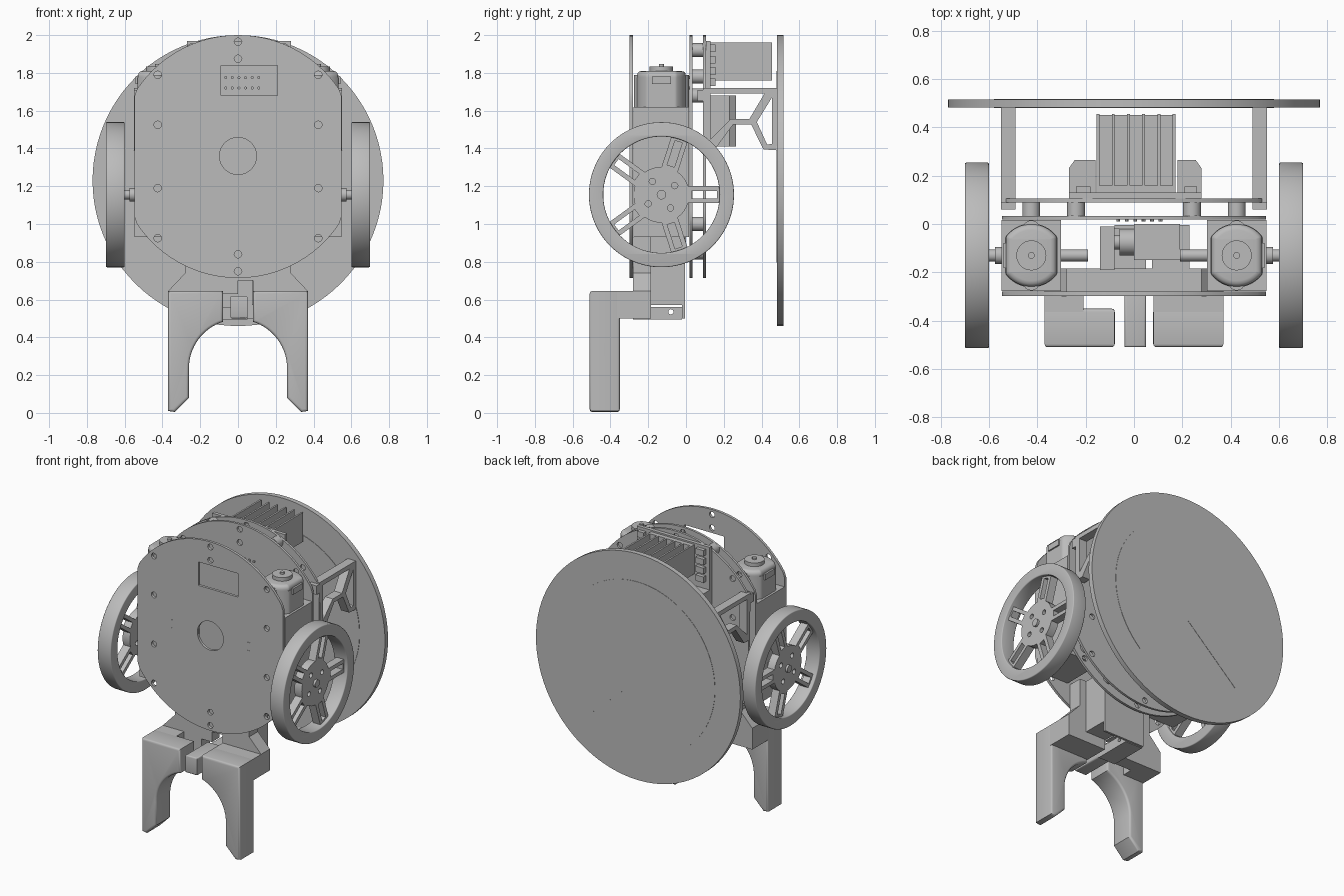
import bpy, bmesh
from math import pi, cos, sin, atan2
from mathutils import Matrix

if "Cube" in bpy.data.objects:
    bpy.data.objects.remove(bpy.data.objects["Cube"])

grey = bpy.data.materials.new("light_grey")
grey.use_nodes = True
COLOUR = (0.5, 0.5, 0.5, 1)
grey.diffuse_color = COLOUR
grey.node_tree.nodes["Principled BSDF"].inputs["Base Color"].default_value = COLOUR

ROT = {"z": (0, 0, 0), "y": (pi / 2, 0, 0), "x": (pi / 2, 0, pi / 2)}


def finish(name, mesh, merge=True):
    """Clean the mesh, give it the material and sharp-edged smooth shading."""
    bm = bmesh.new()
    bm.from_mesh(mesh)
    if merge:
        bmesh.ops.remove_doubles(bm, verts=bm.verts, dist=0.0001)
    bmesh.ops.recalc_face_normals(bm, faces=bm.faces)
    bm.to_mesh(mesh)
    bm.free()
    mesh.materials.clear()
    mesh.materials.append(grey)
    obj = bpy.data.objects.new(name, mesh)
    bpy.context.collection.objects.link(obj)
    bpy.ops.object.select_all(action="DESELECT")
    obj.select_set(True)
    bpy.context.view_layer.objects.active = obj
    bpy.ops.object.shade_smooth_by_angle(angle=0.6)
    return obj


def prism(name, outlines, axis, lo, hi, bevel=0.0):
    """Extrude an outline and its holes along an axis from lo to hi."""
    curve = bpy.data.curves.new(name, "CURVE")
    curve.dimensions, curve.fill_mode = "2D", "BOTH"
    curve.extrude = (hi - lo) / 2 - bevel
    curve.bevel_depth, curve.offset, curve.bevel_resolution = bevel, -bevel, 2
    for pts in outlines:
        spline = curve.splines.new("POLY")
        spline.points.add(len(pts) - 1)
        for point, (u, v) in zip(spline.points, pts):
            point.co = (u, v, 0, 1)
        spline.use_cyclic_u = True
    tmp = bpy.data.objects.new(name + "_curve", curve)
    bpy.context.collection.objects.link(tmp)
    bpy.context.view_layer.update()
    mesh = bpy.data.meshes.new_from_object(tmp.evaluated_get(bpy.context.evaluated_depsgraph_get()))
    bpy.data.objects.remove(tmp)
    obj = finish(name, mesh)
    mid = (lo + hi) / 2
    obj.rotation_euler = ROT[axis]
    obj.location = {"x": (mid, 0, 0), "y": (0, mid, 0), "z": (0, 0, mid)}[axis]
    return obj


def circle(u, v, r, n=24):
    return [(u + r * cos(2 * pi * i / n), v + r * sin(2 * pi * i / n)) for i in range(n)]


def rect(u0, u1, v0, v1):
    return [(u0, v0), (u1, v0), (u1, v1), (u0, v1)]


def box(name, x, y, z, bevel=0.0):
    return prism(name, [rect(*x, *y)], "z", *z, bevel)


def rod(name, axis, u, v, r, lo, hi, n=24):
    return prism(name, [circle(u, v, r, n)], axis, lo, hi)


def flatted(u, v, r, half, n=96):
    """Circle with flats cut at both sides."""
    return [(min(max(a, u - half), u + half), b) for a, b in circle(u, v, r, n)]


def flip(pts, s):
    return [(s * u, v) for u, v in pts]


# Rear disc with a notched round panel
DISC_Z = 1.23
prism("rear_disc", [circle(0, DISC_Z, 0.77, 96)], "y", 0.482, 0.515)
start = atan2(-0.43, 0.38)
sweep = pi - 2 * start
panel = [(0.58 * cos(start + sweep * i / 60), DISC_Z + 0.58 * sin(start + sweep * i / 60)) for i in range(61)]
prism("rear_panel", [panel + [(0, DISC_Z - 0.09)]], "y", 0.479, 0.517)

# Three flat-sided chassis plates
PLATE_Z = 1.357
bolts = [(s * 0.425, z) for s in (-1, 1) for z in (1.79, 1.525, 1.19, 0.925)]
bolts += [(0, z) for z in (1.965, 1.875, 0.84, 0.75)]
holes = [circle(u, v, 0.02, 12) for u, v in bolts]
body = flatted(0, PLATE_Z, 0.643, 0.547)
prism("front_plate", [body, circle(0, 1.36, 0.098, 40), rect(-0.09, 0.21, 1.68, 1.84)] + holes, "y", -0.298, -0.28)
prism("middle_plate", [body] + holes, "y", 0.018, 0.034)
prism("back_plate", [body] + holes, "y", 0.09, 0.106)
for i in range(6):
    for z in (1.72, 1.775):
        rod("header_pin", "y", -0.065 + i * 0.035, z, 0.008, 0.01, 0.02, 8)
for s in (-1, 1):
    for z in (1.335, 1.39):
        box("plate_mark", (s * 0.29 - 0.01, s * 0.29 + 0.01), (-0.3, -0.297), (z - 0.003, z + 0.003))

# Spacers between the two back plates
for s in (-1, 1):
    for x, z in ((0.24, 1.92), (0.24, 1.78), (0.425, 1.68), (0.425, 1.0), (0.24, 0.85)):
        rod("spacer", "y", s * x, z, 0.037, 0.034, 0.09)

# Heat sink, its board and side connectors
box("circuit_board", (-0.27, 0.28), (0.106, 0.13), (1.4, 1.97))
box("heat_sink_base", (-0.155, 0.172), (0.13, 0.16), (1.76, 1.96))
box("heat_sink_floor", (-0.155, 0.172), (0.13, 0.452), (1.76, 1.78))
for i in range(6):
    x = -0.149 + i * 0.063
    box("heat_sink_fin", (x - 0.006, x + 0.006), (0.13, 0.455), (1.76, 1.96))
for s, x0, x1 in ((-1, -0.27, -0.16), (1, 0.18, 0.28)):
    a, b = (x0, x1) if s < 0 else (x1, x0)
    outline = [(a, 0.13), (a, 0.23), (a - s * 0.025, 0.265), (b, 0.265), (b, 0.13)]
    prism("side_connector", [outline], "z", 1.41, 1.68)
    for i in range(4):
        z = 1.73 + i * 0.06
        box("terminal", (x0 + 0.03, x1 - 0.02), (0.13, 0.155), (z, z + 0.04))

# Truss brackets carrying the rear disc
truss = [(0.09, 1.72), (0.482, 1.72), (0.482, 1.39), (0.41, 1.395), (0.345, 1.527),
         (0.25, 1.527), (0.16, 1.405), (0.1, 1.405)]
truss_gap = [(0.13, 1.69), (0.415, 1.69), (0.335, 1.555), (0.235, 1.555), (0.13, 1.45)]
truss_slot = [(0.455, 1.67), (0.455, 1.425), (0.43, 1.42), (0.375, 1.54)]
for s in (-1, 1):
    c = s * 0.52
    prism("truss_bracket", [truss, truss_gap, truss_slot], "x", c - 0.03, c + 0.03)
    box("bracket_boss", (c - 0.03, c + 0.03), (0.06, 0.1), (1.65, 1.71))

# Motors, gearboxes and wheels
WY, WZ = -0.13, 1.155


def wheel_part(name, pts_list, angle, x0, x1):
    turn = Matrix.Rotation(angle, 2)
    out = [[(WY + (turn[0][0] * u + turn[0][1] * v), WZ + (turn[1][0] * u + turn[1][1] * v))
            for u, v in pts] for pts in pts_list]
    prism(name, out, "x", x0, x1)


for s in (-1, 1):
    c = s * 0.425
    box("gearbox", (c - 0.123, c + 0.123), (-0.278, 0.016), (0.93, 1.62))
    prism("motor_can", [flatted(c, WY, 0.132, 0.108)], "z", 1.62, 1.775)
    prism("motor_shoulder", [flatted(c, WY, 0.13, 0.105)], "z", 1.74, 1.81, 0.025)
    rod("motor_cap", "z", c, WY, 0.062, 1.8, 1.835, 32)
    rod("motor_pin", "z", c, WY, 0.014, 1.83, 1.847, 12)
    for y in (-0.24, -0.02):
        rod("motor_screw", "z", c, y, 0.035, 1.62, 1.79)
    box("motor_clip", (c + s * 0.11 - 0.008, c + s * 0.11 + 0.008), (-0.18, -0.08), (1.74, 1.78))
    ends = sorted((s * 0.19, s * 0.69))
    rod("axle", "x", WY, WZ, 0.025, *ends)
    rod("axle_collar", "x", WY, WZ, 0.035, *sorted((s * 0.54, s * 0.575)))
    prism("tyre", [circle(WY, WZ, 0.384, 96), circle(WY, WZ, 0.308, 96)], "x",
          *sorted((s * 0.6, s * 0.7)), 0.006)
    inner = sorted((s * 0.62, s * 0.675))
    hub_holes = [circle(0.085 * cos(a), 0.085 * sin(a), 0.017, 12) for a in (0.6 + k * pi / 2 for k in range(4))]
    wheel_part("wheel_hub", [circle(0, 0, 0.148, 40)] + hub_holes, 0, *inner)
    for k in range(5):
        wheel_part("wheel_spoke", [rect(0.135, 0.315, -0.045, 0.045), rect(0.16, 0.295, -0.02, 0.02)],
                   k * 2 * pi / 5, *inner)

# Gripper fingers with arched inner edges
arch = [(0.26 * cos(a), 0.235 + 0.26 * sin(a)) for a in (i * 1.26 / 16 for i in range(17))]
finger = [(0.37, 0.01), (0.335, 0.005), (0.26, 0.08)] + arch + [(0.08, 0.645), (0.37, 0.645)]
shoulder = [(0.37, 0.5), (0.37, 0.645), (0.28, 0.74), (0.28, 0.93), (0.08, 0.93), (0.08, 0.5)]
for s in (-1, 1):
    prism("gripper_finger", [flip(finger, s)], "y", -0.51, -0.35, 0.014)
    inside = 0.21 if s < 0 else 0.08
    box("gripper_arm", sorted((s * inside, s * 0.37)), (-0.37, -0.19), (0.5, 0.645))
    prism("gripper_shoulder", [flip(shoulder, s)], "y", -0.28, -0.185)

# Gripper linkage and servos
box("gripper_back", (-0.09, 0.09), (-0.28, -0.185), (0.7, 0.93))
box("gripper_link", (-0.04, 0.05), (-0.51, -0.27), (0.5, 0.62), 0.01)
box("link_cover", (-0.2, 0.0), (-0.28, -0.2), (0.63, 0.7))
prism("link_arm", [rect(-0.28, -0.02, 0.495, 0.56), circle(-0.08, 0.535, 0.014, 12)], "x", -0.08, 0.05)
box("lower_servo", (0.075, 0.23), (-0.185, -0.02), (0.57, 0.93))
box("servo_plate", (-0.08, 0.23), (-0.02, -0.005), (0.5, 0.93))
box("upper_servo", (0.0, 0.19), (-0.15, 0.0), (0.85, 1.0))
rod("servo_gear", "x", -0.075, 0.925, 0.055, -0.06, 0.0)
rod("servo_shaft", "x", -0.075, 0.925, 0.03, -0.1, -0.05)
box("servo_horn", (-0.14, -0.08), (-0.19, -0.01), (0.87, 0.98))
